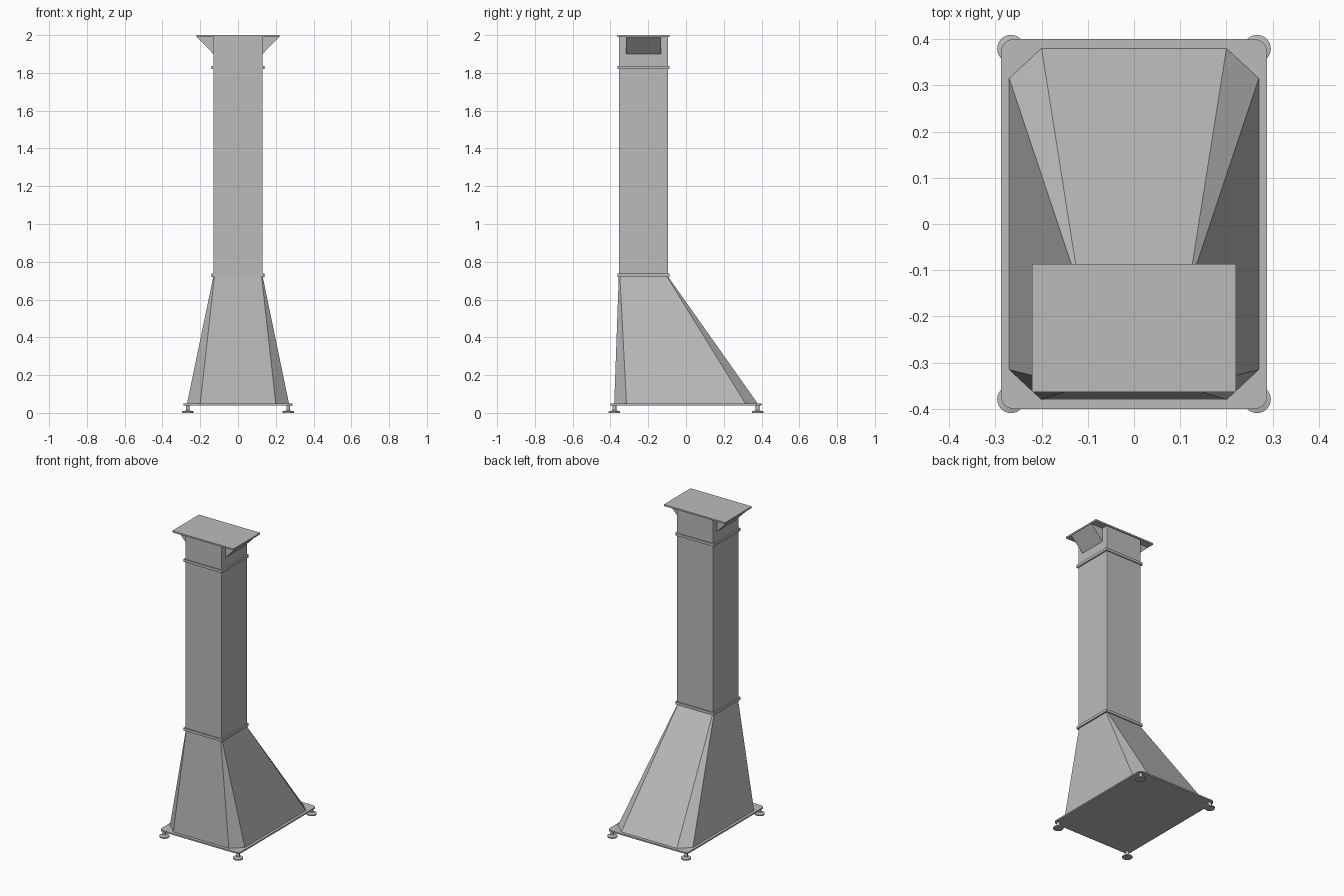
import bpy, bmesh, math

cube = bpy.data.objects.get("Cube")
if cube:
    bpy.data.objects.remove(cube, do_unlink=True)

grey = bpy.data.materials.new("Light grey metal")
grey.use_nodes = True
COLOR = (0.5, 0.5, 0.5, 1)
grey.diffuse_color = COLOR
grey.node_tree.nodes["Principled BSDF"].inputs["Base Color"].default_value = COLOR

SHAFT_Y = -0.225  # shaft axis, set towards the front


def finish(name, bm):
    bmesh.ops.recalc_face_normals(bm, faces=bm.faces)
    mesh = bpy.data.meshes.new(name)
    bm.to_mesh(mesh)
    bm.free()
    mesh.materials.append(grey)
    obj = bpy.data.objects.new(name, mesh)
    bpy.context.collection.objects.link(obj)
    return obj


def octagon(hx, hy, cx, cy, y=0):
    """Rectangle of half sizes hx, hy with corners cut by cx, cy."""
    quarter = [(hx, hy - cy), (hx - cx, hy)]
    ring = quarter + [(-a, b) for a, b in reversed(quarter)]
    ring += [(-a, -b) for a, b in ring]
    return [(a, b + y) for a, b in ring]


def rounded(hx, hy, r, y=0, steps=6):
    """Rectangle with rounded corners."""
    pts = []
    for i, (sx, sy) in enumerate([(1, 1), (-1, 1), (-1, -1), (1, -1)]):
        for k in range(steps + 1):
            a = (i + k / steps) * math.pi / 2
            pts.append((sx * (hx - r) + r * math.cos(a),
                        sy * (hy - r) + r * math.sin(a) + y))
    return pts


def loft(name, sections):
    """Closed solid through equal-sized outlines, given as (outline, z)."""
    bm = bmesh.new()
    rings = [[bm.verts.new((x, y, z)) for x, y in pts] for pts, z in sections]
    n = len(rings[0])
    for low, high in zip(rings, rings[1:]):
        for i in range(n):
            j = (i + 1) % n
            bm.faces.new((low[i], low[j], high[j], high[i]))
    bm.faces.new(rings[0][::-1])
    bm.faces.new(rings[-1])
    return finish(name, bm)


def slab(name, outline, z0, z1):
    return loft(name, [(outline, z0), (outline, z1)])


# Base plate and tapering hood
slab("base_plate", rounded(0.288, 0.4, 0.028), 0.04, 0.049)
loft("hood", [(octagon(0.27, 0.38, 0.07, 0.065), 0.049),
              (octagon(0.131, 0.131, 0.006, 0.006, SHAFT_Y), 0.72)])

# Shaft, joint collars and cap
slab("shaft", rounded(0.131, 0.131, 0.004, SHAFT_Y, 2), 0.72, 1.99)
for name, z in (("lower_collar", 0.72), ("upper_collar", 1.82)):
    slab(name, rounded(0.14, 0.138, 0.004, SHAFT_Y, 2), z, z + 0.017)
slab("cap_plate", rounded(0.221, 0.138, 0.003, SHAFT_Y, 2), 1.99, 2.0)

# Sloped side outlets under the cap
for side, s in (("left", 1), ("right", -1)):
    bm = bmesh.new()
    profile = [(0.13, 1.9), (0.218, 1.99), (0.13, 1.99)]
    front, back = ([bm.verts.new((s * x, y, z)) for x, z in profile]
                   for y in (-0.317, -0.133))
    bm.faces.new(front)
    bm.faces.new(back[::-1])
    for i in range(3):
        j = (i + 1) % 3
        bm.faces.new((front[i], back[i], back[j], front[j]))
    finish(side + "_outlet", bm)

# Levelling feet: pad, shoulder and threaded stem turned from one profile
for fb, sy in (("front", -1), ("back", 1)):
    for lr, sx in (("left", 1), ("right", -1)):
        def circle(r):
            return [(sx * 0.266 + r * math.cos(k * math.tau / 24),
                     sy * 0.379 + r * math.sin(k * math.tau / 24)) for k in range(24)]
        foot = loft(fb + "_" + lr + "_foot",
                    [(circle(0.03), 0), (circle(0.03), 0.008), (circle(0.012), 0.012),
                     (circle(0.01), 0.014), (circle(0.01), 0.041)])
        for o in bpy.context.selected_objects:
            o.select_set(False)
        foot.select_set(True)
        bpy.context.view_layer.objects.active = foot
        bpy.ops.object.shade_smooth_by_angle(angle=math.radians(30))
